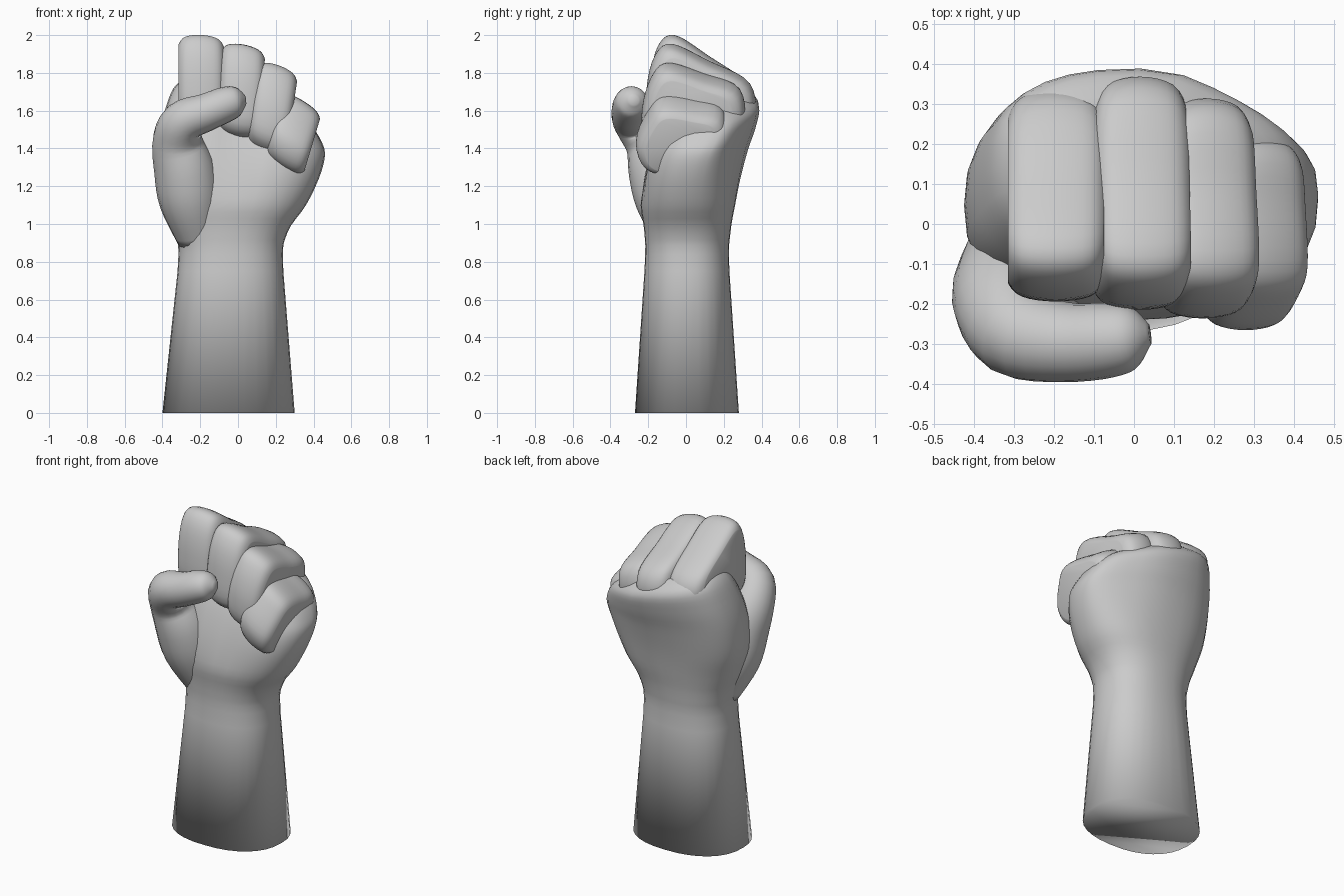
import bpy, bmesh, math
from mathutils import Vector

if "Cube" in bpy.data.objects:
    bpy.data.objects.remove(bpy.data.objects["Cube"], do_unlink=True)

skin = bpy.data.materials.new("plain_grey")
skin.use_nodes = True
GREY = (0.6, 0.6, 0.6, 1)
skin.diffuse_color = GREY
skin.node_tree.nodes["Principled BSDF"].inputs["Base Color"].default_value = GREY


def spline(points, steps, closed=False):
    """Smooth curve through points of any dimension."""
    pts = [Vector(p) for p in points]
    n = len(pts)
    pick = (lambda i: pts[i % n]) if closed else (lambda i: pts[max(0, min(n - 1, i))])
    out = []
    for i in range(n if closed else n - 1):
        a, b, c, d = (pick(i + k) for k in (-1, 0, 1, 2))
        for s in range(steps):
            t = s / steps
            out.append(b + ((c - a) * t + (2 * a - 5 * b + 4 * c - d) * t**2
                            + (3 * b - a - 3 * c + d) * t**3) / 2)
    if not closed:
        out.append(pts[-1])
    return out


def loft(name, rings):
    """Skin a list of rings, capped at both ends."""
    bm = bmesh.new()
    loops = [[bm.verts.new(p) for p in ring] for ring in rings]
    for lo, hi in zip(loops, loops[1:]):
        for i in range(len(lo)):
            j = (i + 1) % len(lo)
            bm.faces.new((lo[i], lo[j], hi[j], hi[i]))
    bm.faces.new(loops[0])
    bm.faces.new(loops[-1])
    bmesh.ops.recalc_face_normals(bm, faces=bm.faces[:])
    for f in bm.faces:
        f.smooth = True
    mesh = bpy.data.meshes.new(name)
    bm.to_mesh(mesh)
    bm.free()
    mesh.materials.append(skin)
    obj = bpy.data.objects.new(name, mesh)
    bpy.context.collection.objects.link(obj)
    return obj


# Forearm and palm: height, then the x and y limits of each section
SECTIONS = [
    (0.0, -0.40, 0.30, -0.27, 0.28),
    (0.75, -0.32, 0.24, -0.22, 0.23),
    (0.95, -0.33, 0.26, -0.22, 0.235),
    (1.1, -0.38, 0.36, -0.24, 0.26),
    (1.25, -0.42, 0.43, -0.23, 0.29),
    (1.4, -0.42, 0.46, -0.20, 0.33),
    (1.52, -0.39, 0.44, -0.16, 0.37),
    (1.63, -0.345, 0.37, -0.10, 0.385),
    (1.70, -0.28, 0.25, -0.04, 0.31),
]


def arm_ring(section, sides=32):
    z, x0, x1, y0, y1 = section
    up = max(0, min(1, (z - 1.1) / 0.4))
    ring = []
    for i in range(sides):
        a = 2 * math.pi * i / sides
        c, s = math.cos(a), math.sin(a)
        power = 2 / (2.3 + 0.3 * up)
        x = (x0 + x1) / 2 + (x1 - x0) / 2 * math.copysign(abs(c) ** power, c)
        y = (y0 + y1) / 2 + (y1 - y0) / 2 * math.copysign(abs(s) ** power, s)
        if s > 0:      # the back falls away towards the little finger
            y -= 0.3 * up * max(0, x - 0.08) * s
        else:          # hollow of the palm
            y += 0.05 * up * math.exp(-((x - 0.02) / 0.13) ** 2)
        ring.append((x, y, z - 0.28 * x * up * max(0, z - 1.2) / 0.5))
    return ring


sections = [s for s in spline(SECTIONS, 4) if s[0] < 0.01 or s[0] > 0.7]
loft("forearm_and_palm", [arm_ring(s) for s in sections])


# Curled fingers: a side profile swept across the width of the finger
def finger(name, x_mid, half, roll, lean, profile):
    outline = spline(profile, 5, closed=True)
    mid = sum(outline, Vector((0, 0))) / len(outline)
    top = max(p.y for p in outline)
    rings = []
    for k in range(-8, 9):
        t = math.sin(k / 8 * math.pi / 2)
        scale = 1 - 0.1 * t * t - 0.12 * t ** 8
        ring = []
        for p in outline:
            q = mid + (p - mid) * scale
            ring.append((x_mid + half * t + lean * (q.y - top), q.x, q.y - roll * half * t))
        rings.append(ring)
    loft(name, rings)


finger("index_finger", -0.195, 0.12, 0.05, 0.0,
       [(0.30, 1.6), (0.31, 1.75), (0.12, 1.89), (-0.06, 2.0),
        (-0.15, 1.94), (-0.19, 1.75), (-0.17, 1.55), (0, 1.5)])
finger("middle_finger", 0.03, 0.115, 0.18, 0.05,
       [(0.33, 1.55), (0.34, 1.74), (0.12, 1.86), (-0.08, 1.95),
        (-0.17, 1.88), (-0.21, 1.7), (-0.19, 1.5), (0, 1.45)])
finger("ring_finger", 0.215, 0.105, 0.35, 0.15,
       [(0.28, 1.5), (0.29, 1.70), (0.1, 1.78), (-0.1, 1.84),
        (-0.19, 1.76), (-0.235, 1.58), (-0.2, 1.42), (0, 1.36)])
finger("little_finger", 0.345, 0.1, 0.6, 0.3,
       [(0.2, 1.4), (0.2, 1.58), (0.05, 1.63), (-0.12, 1.65),
        (-0.2, 1.58), (-0.265, 1.43), (-0.2, 1.31), (0, 1.3)])

# Thumb with its fleshy base: centre line and radius
THUMB = [
    (-0.20, -0.04, 0.92, 0.12),
    (-0.25, -0.10, 1.12, 0.165),
    (-0.28, -0.14, 1.28, 0.165),
    (-0.32, -0.19, 1.43, 0.135),
    (-0.29, -0.27, 1.54, 0.115),
    (-0.17, -0.295, 1.59, 0.1),
    (-0.06, -0.29, 1.635, 0.093),
    (0.0, -0.28, 1.65, 0.075),
    (0.04, -0.275, 1.655, 0.025),
]
path = spline(THUMB, 4)
centres = [Vector(p[:3]) for p in path]
side = Vector((0, -1, 0))
rings = []
for i, p in enumerate(path):
    along = (centres[min(i + 1, len(path) - 1)] - centres[max(i - 1, 0)]).normalized()
    side = (side - along * side.dot(along)).normalized()
    other = along.cross(side)
    rings.append([centres[i] + p[3] * (side * math.cos(a) + other * math.sin(a))
                  for a in (2 * math.pi * k / 20 for k in range(20))])
loft("thumb", rings)
